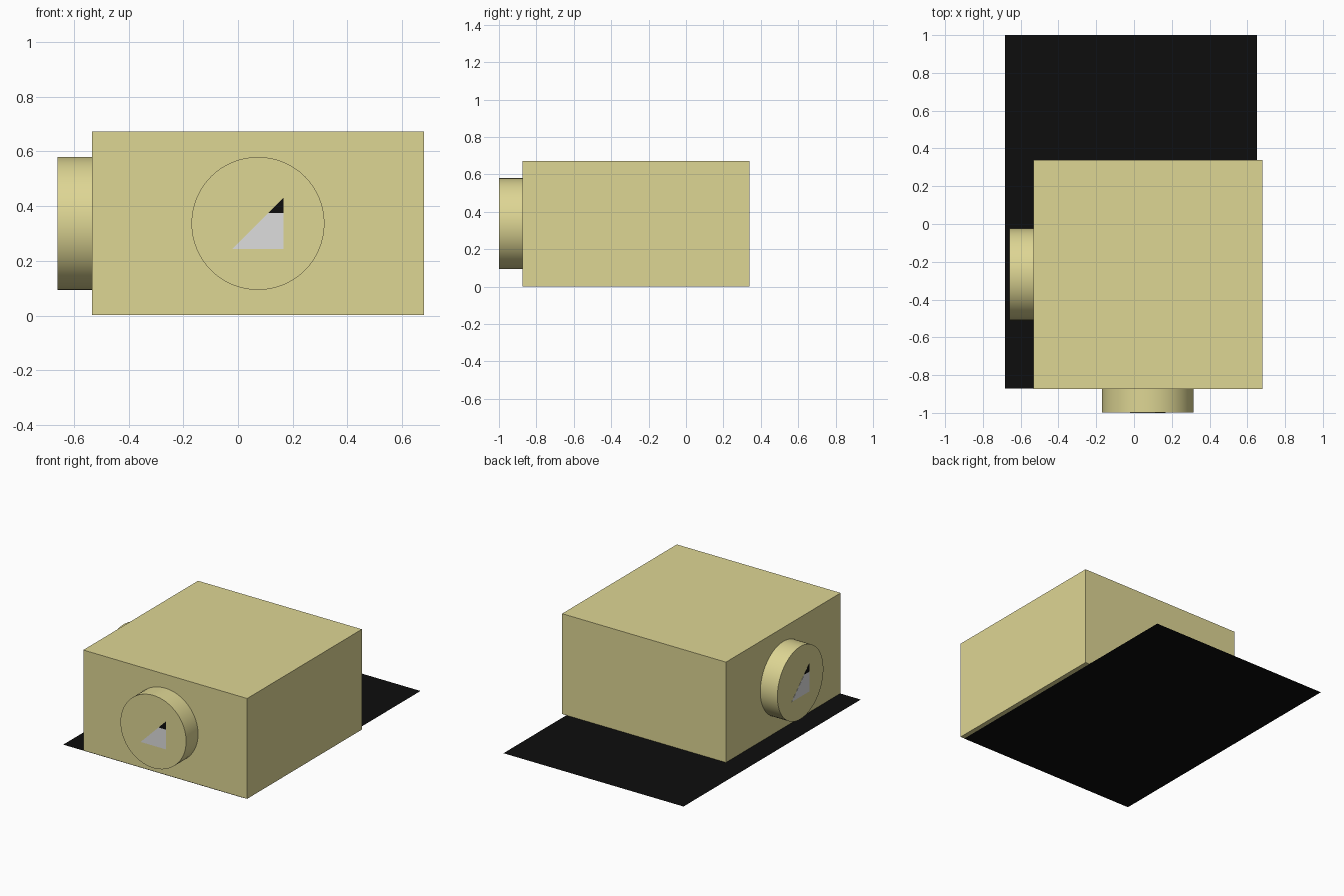
import bpy, bmesh, math
from mathutils import Matrix, Vector

if "Cube" in bpy.data.objects:
    bpy.data.objects.remove(bpy.data.objects["Cube"])


def material(name, r, g, b):
    m = bpy.data.materials.new(name)
    m.diffuse_color = (r, g, b, 1)
    m.use_nodes = True
    m.node_tree.nodes["Principled BSDF"].inputs["Base Color"].default_value = m.diffuse_color
    return m


OLIVE = material("pale olive", 0.73, 0.672, 0.296)
GREY = material("light grey", 0.73, 0.73, 0.73)
BLACK = material("black", 0.004, 0.004, 0.004)

CENTRE = Vector((0.073, -0.267, 0))   # middle of the box plan
HALF, HEIGHT, REACH, KNOB_Z = 0.606, 0.673, 0.733, 0.337


def finish(bm, name, mat, matrix=Matrix()):
    bmesh.ops.transform(bm, matrix=matrix, verts=bm.verts)
    bmesh.ops.recalc_face_normals(bm, faces=bm.faces)
    me = bpy.data.meshes.new(name)
    bm.to_mesh(me)
    bm.free()
    me.materials.append(mat)
    ob = bpy.data.objects.new(name, me)
    bpy.context.collection.objects.link(ob)
    return ob


def block(name, mat, lo, hi):
    bm = bmesh.new()
    bmesh.ops.create_cube(bm, size=1)
    lo, hi = Vector(lo), Vector(hi)
    size = hi - lo
    finish(bm, name, mat, Matrix.Translation((lo + hi) / 2) @ Matrix.Diagonal((*size, 1)))


def plate(name, mat, outline, matrix):
    # thin flat plate on the knob face, outline given as (x, z)
    bm = bmesh.new()
    face = bm.faces.new([bm.verts.new((x, -REACH, z)) for x, z in outline])
    ext = bmesh.ops.extrude_face_region(bm, geom=[face])
    moved = [v for v in ext["geom"] if isinstance(v, bmesh.types.BMVert)]
    bmesh.ops.translate(bm, vec=(0, 0.002, 0), verts=moved)
    finish(bm, name, mat, matrix)


# main box
block("box_body", OLIVE, (CENTRE.x - HALF, CENTRE.y - HALF, 0.002),
      (CENTRE.x + HALF, CENTRE.y + HALF, HEIGHT))

# flat ground sheet
bm = bmesh.new()
bm.faces.new([bm.verts.new(p) for p in
              ((-0.682, -0.872, 0), (0.65, -0.872, 0), (0.65, 1, 0), (-0.682, 1, 0))])
finish(bm, "base_sheet", BLACK)

# round knobs with triangle markers, on the front and left sides
for side, angle in (("front", 0), ("left", -math.pi / 2)):
    place = (Matrix.Translation(CENTRE + Vector((0, 0, KNOB_Z)))
             @ Matrix.Rotation(angle, 4, "Z"))
    depth = REACH - HALF
    bm = bmesh.new()
    bmesh.ops.create_cone(bm, cap_ends=True, segments=64, radius1=0.243,
                          radius2=0.243, depth=depth)
    ob = finish(bm, side + "_knob", OLIVE,
                place @ Matrix.Translation((0, -HALF - depth / 2 + 0.001, 0))
                @ Matrix.Rotation(math.pi / 2, 4, "X"))
    bpy.ops.object.select_all(action="DESELECT")
    bpy.context.view_layer.objects.active = ob
    ob.select_set(True)
    bpy.ops.object.shade_smooth_by_angle(angle=math.radians(40))

    plate(side + "_triangle", GREY,
          [(-0.093, -0.093), (0.093, -0.093), (0.093, 0.039), (0.039, 0.039)], place)
    plate(side + "_triangle_tip", BLACK,
          [(0.039, 0.039), (0.093, 0.039), (0.093, 0.093)], place)
